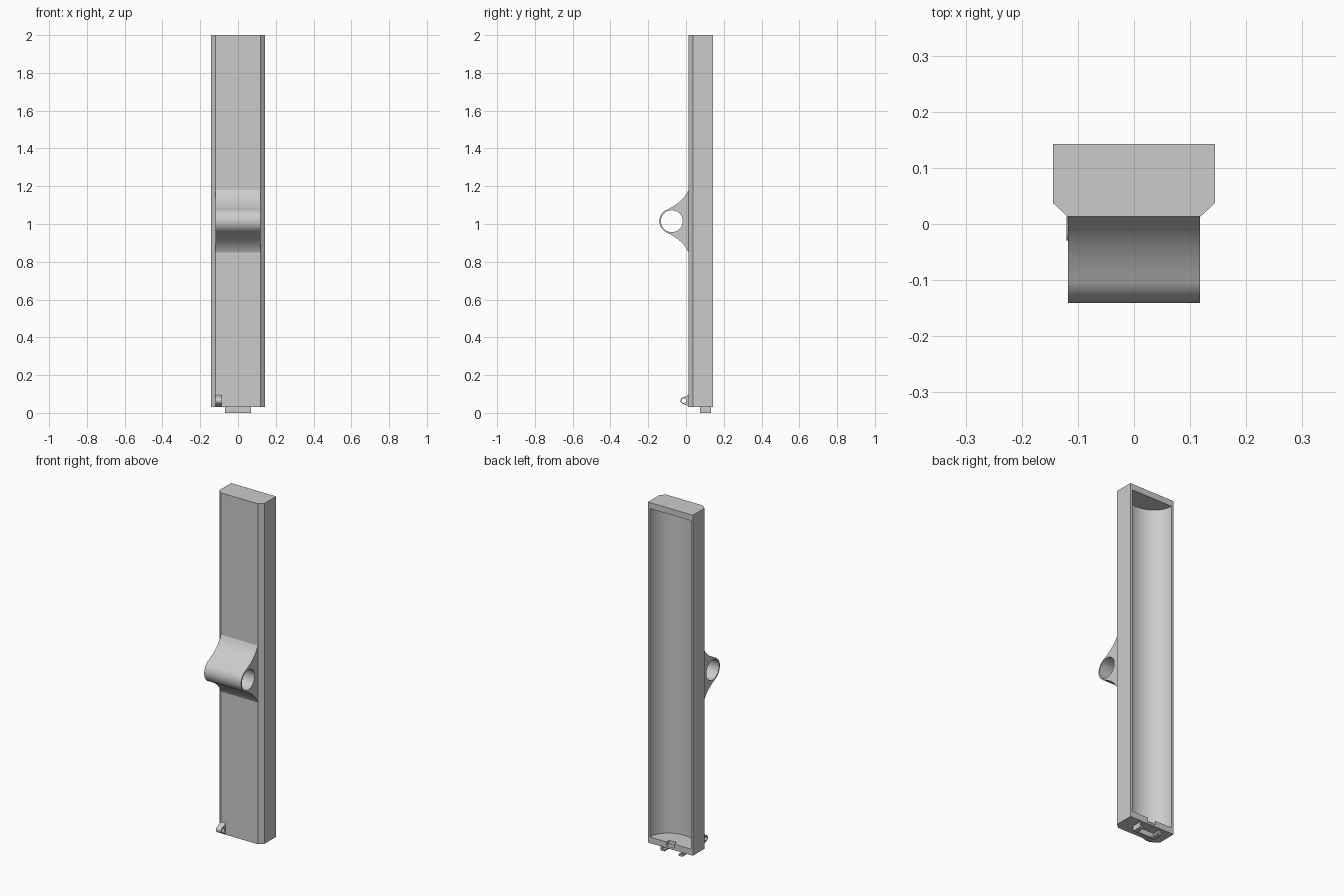
import bpy, bmesh, math
from mathutils import Vector

if "Cube" in bpy.data.objects:
    bpy.data.objects.remove(bpy.data.objects["Cube"])

grey = bpy.data.materials.new("light grey plastic")
grey.use_nodes = True
COLOUR = (0.6, 0.6, 0.6, 1)
grey.diffuse_color = COLOUR
grey.node_tree.nodes["Principled BSDF"].inputs["Base Color"].default_value = COLOUR


def prism(name, profile, axis, low, high):
    """Extrude a profile: (x, y) along z, or (y, z) along x."""
    place = (lambda p: (p[0], p[1], low)) if axis == "z" else (lambda p: (low, p[0], p[1]))
    move = Vector((0, 0, high - low)) if axis == "z" else Vector((high - low, 0, 0))
    bm = bmesh.new()
    face = bm.faces.new([bm.verts.new(place(p)) for p in profile])
    new = bmesh.ops.extrude_face_region(bm, geom=[face])["geom"]
    bmesh.ops.translate(bm, vec=move, verts=[v for v in new if isinstance(v, bmesh.types.BMVert)])
    bmesh.ops.recalc_face_normals(bm, faces=bm.faces)
    mesh = bpy.data.meshes.new(name)
    bm.to_mesh(mesh)
    bm.free()
    mesh.materials.append(grey)
    obj = bpy.data.objects.new(name, mesh)
    bpy.context.collection.objects.link(obj)
    return obj


def box(name, x, y, z):
    return prism(name, [(x[0], y[0]), (x[1], y[0]), (x[1], y[1]), (x[0], y[1])], "z", *z)


def select(obj):
    bpy.ops.object.select_all(action="DESELECT")
    obj.select_set(True)
    bpy.context.view_layer.objects.active = obj


def boolean(obj, other, operation="DIFFERENCE"):
    mod = obj.modifiers.new("cut", "BOOLEAN")
    mod.operation, mod.solver, mod.object = operation, "EXACT", other
    select(obj)
    bpy.ops.object.modifier_apply(modifier=mod.name)
    bpy.data.objects.remove(other)


def smooth(obj):
    select(obj)
    bpy.ops.object.shade_smooth_by_angle(angle=math.radians(30))


def arc(cx, cy, rx, ry, start, end, steps):
    angles = [math.radians(start + (end - start) * i / steps) for i in range(steps + 1)]
    return [(cx + rx * math.cos(a), cy + ry * math.sin(a)) for a in angles]


FRONT, BACK = 0.013, 0.143

# Housing: chamfered bar with a rounded trough open at the back
half = [(0.118, FRONT), (0.144, 0.037), (0.144, BACK)]
housing = prism("housing", half + [(-x, y) for x, y in reversed(half)], "z", 0.03, 2.0)
trough = arc(0, BACK, 0.131, 0.12, 180, 360, 48) + [(0.131, 0.2), (-0.131, 0.2)]
boolean(housing, prism("trough_cutter", trough, "z", 0.065, 1.965))
boolean(housing, box("notch_cutter", (-0.025, 0.025), (0.118, 0.2), (0.042, 0.1)))
smooth(housing)


def lug(name, x, centre, radius, hole, reach, tilt):
    """Flared eyelet that blends into the front face."""
    cy, cz = centre
    ring = arc(cy, cz, radius, radius, tilt, 360 - tilt, 32)
    a = math.radians(tilt)
    start, end = Vector(ring[0]), Vector((FRONT, cz + reach))
    bend = start + Vector((math.sin(a), -math.cos(a))) * (FRONT - start.x) * 0.85
    flare = [(1 - t) ** 2 * end + 2 * t * (1 - t) * bend + t * t * start
             for t in [i / 12 for i in range(12)]]
    upper = [(p.x, p.y) for p in flare]
    lower = [(y, 2 * cz - z) for y, z in reversed(upper)]
    obj = prism(name, upper + ring + lower, "x", *x)
    bore = arc(cy, cz, hole, hole, 0, 360, 40)[:-1]
    boolean(obj, prism("bore_cutter", bore, "x", x[0] - 0.1, x[1] + 0.1))
    smooth(obj)


lug("pivot_bracket", (-0.118, 0.118), (-0.075, 1.015), 0.066, 0.058, 0.165, 115)
lug("cord_loop", (-0.12, -0.088), (-0.011, 0.065), 0.018, 0.012, 0.031, 110)

# Slide clip under the base: front wall, two side rails and inward lips
box("clip_front", (-0.07, 0.07), (0.075, 0.085), (0, 0.03))
for side, s in (("left", 1), ("right", -1)):
    box(f"clip_rail_{side}", sorted((s * 0.06, s * 0.07)), (0.085, 0.132), (0, 0.03))
    box(f"clip_lip_{side}", sorted((s * 0.045, s * 0.06)), (0.085, 0.132), (0, 0.01))
